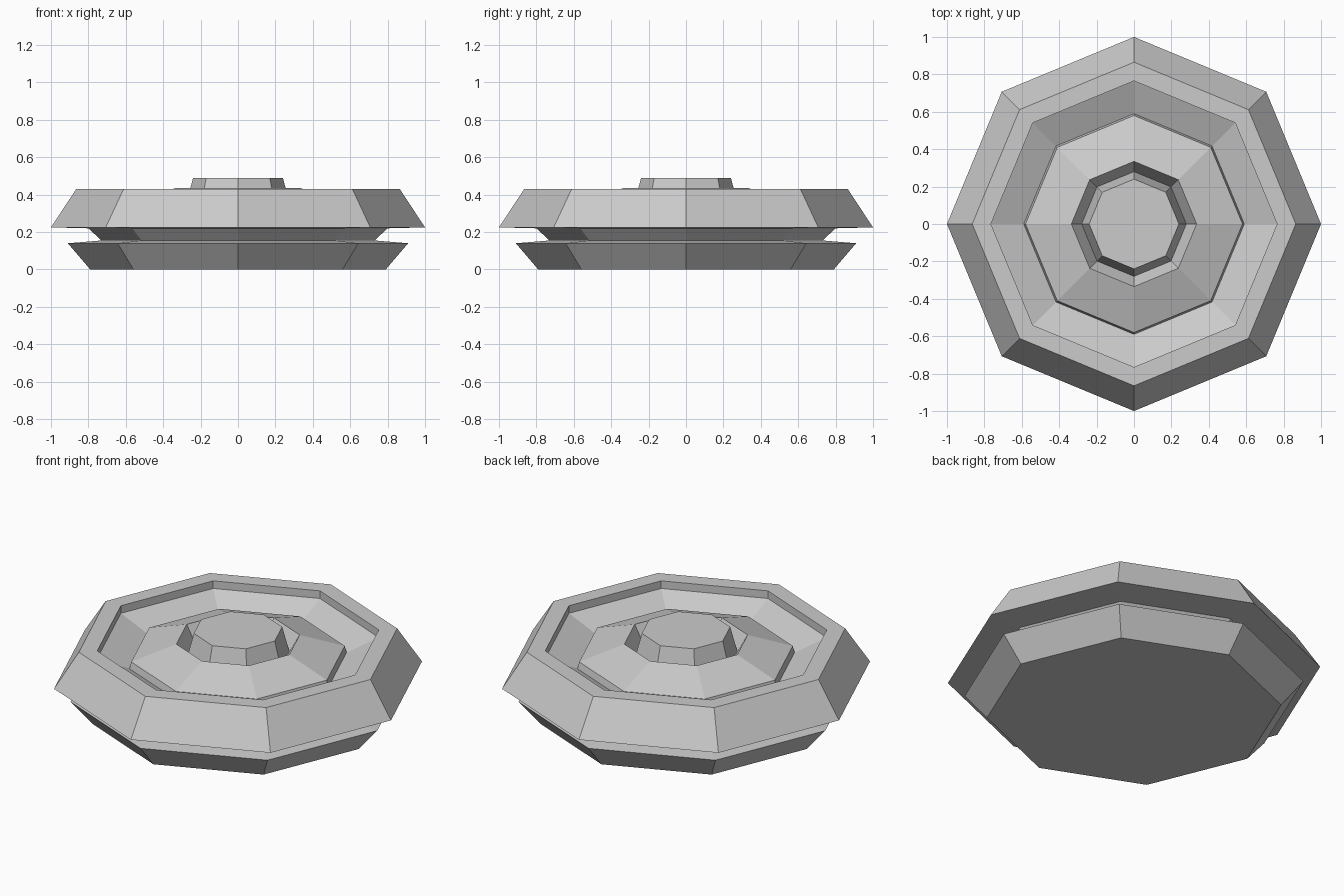
import bpy, bmesh
from math import cos, sin, pi

if "Cube" in bpy.data.objects:
    bpy.data.objects.remove(bpy.data.objects["Cube"])

SIDES = 8


def lathe(name, profile):
    """Spin (radius, z) points into an eight-sided part; radius 0 closes it."""
    bm = bmesh.new()
    rings = []
    for r, z in profile:
        if r == 0:
            rings.append(None)
        else:
            rings.append([bm.verts.new((r * cos(2 * pi * i / SIDES),
                                        r * sin(2 * pi * i / SIDES), z))
                          for i in range(SIDES)])
    for a, b in zip(rings, rings[1:]):
        if a is None or b is None:
            cap = b or a
            bm.faces.new(cap if a else cap[::-1])
            continue
        for i in range(SIDES):
            j = (i + 1) % SIDES
            bm.faces.new((a[i], a[j], b[j], b[i]))
    mesh = bpy.data.meshes.new(name)
    bm.to_mesh(mesh)
    bm.free()
    obj = bpy.data.objects.new(name, mesh)
    bpy.context.collection.objects.link(obj)
    return obj


# Flared foot with a shallow shoulder running into the neck
lathe("foot", [(0, 0), (0.79, 0), (0.91, 0.14), (0.73, 0.155)])

# Neck and overhanging outer rim
lathe("rim", [(0.73, 0.155), (0.80, 0.22), (1.0, 0.225),
              (0.865, 0.43), (0.765, 0.43), (0.765, 0.385)])

# Recessed dish with a raised sloping step and inner trench
lathe("dish", [(0.765, 0.385), (0.59, 0.31), (0.58, 0.35),
               (0.335, 0.435), (0.28, 0.34)])

# Centre button
lathe("button", [(0.28, 0.34), (0.24, 0.49), (0, 0.49)])
